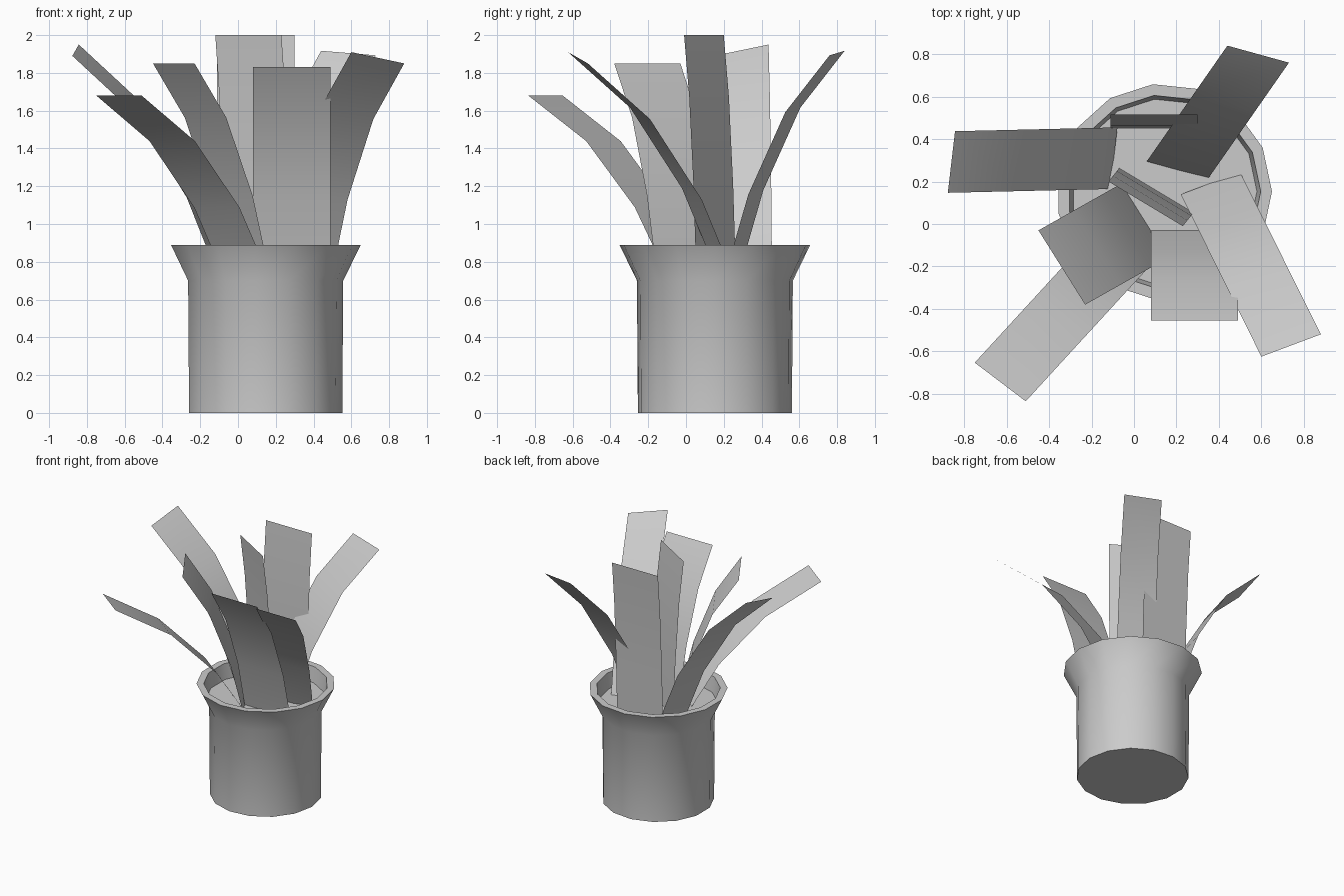
import bpy, bmesh, math
from mathutils import Vector

if "Cube" in bpy.data.objects:
    bpy.data.objects.remove(bpy.data.objects["Cube"])

CX, CY, SIDES, SOIL_Z = 0.142, 0.153, 15, 0.77


def finish(bm, name, angle):
    me = bpy.data.meshes.new(name)
    bm.to_mesh(me)
    bm.free()
    ob = bpy.data.objects.new(name, me)
    bpy.context.collection.objects.link(ob)
    bpy.ops.object.select_all(action='DESELECT')
    ob.select_set(True)
    bpy.context.view_layer.objects.active = ob
    bpy.ops.object.shade_smooth_by_angle(angle=math.radians(angle))
    return ob


def ring(bm, r, z):
    return [bm.verts.new((CX + r * math.cos(2 * math.pi * i / SIDES),
                          CY + r * math.sin(2 * math.pi * i / SIDES), z))
            for i in range(SIDES)]


# pot: revolved profile with flared rim, closed underneath
bm = bmesh.new()
profile = [(0.41, 0), (0.415, 0.70), (0.508, 0.89), (0.455, 0.89), (0.437, SOIL_Z)]
rings = [ring(bm, r, z) for r, z in profile]
for a, b in zip(rings, rings[1:]):
    for i in range(SIDES):
        j = (i + 1) % SIDES
        bm.faces.new((a[i], a[j], b[j], b[i]))
bm.faces.new(rings[0][::-1])
finish(bm, "pot", 40)

# soil disc
bm = bmesh.new()
bm.faces.new(ring(bm, 0.437, SOIL_Z))
finish(bm, "soil", 30)

# shared bend: (outward fraction, height fraction) from root to tip
BEND = [(0, 0), (0.21, 0.35), (0.57, 0.735), (1, 1)]


def leaf(name, base, tip, half):
    """Single-sided strip bending outward from base (x, y) to tip (x, y, z)."""
    bm = bmesh.new()
    half = Vector(half)
    rows = []
    for h, v in BEND:
        c = Vector((base[0] + (tip[0] - base[0]) * h,
                    base[1] + (tip[1] - base[1]) * h,
                    SOIL_Z + (tip[2] - SOIL_Z) * v))
        rows.append((bm.verts.new(c - half), bm.verts.new(c + half)))
    for a, b in zip(rows, rows[1:]):
        bm.faces.new((a[0], a[1], b[1], b[0]))
    bm.normal_update()
    if sum(f.normal.z for f in bm.faces) < 0:
        bmesh.ops.reverse_faces(bm, faces=bm.faces[:])
    finish(bm, name, 40)


# narrow arching leaves
leaf("leaf_left", (-0.095, 0.31), (-0.86, 0.292, 1.92), (0.017, 0.145, 0.03))
leaf("leaf_front_left", (0.025, -0.03), (-0.63, -0.744, 1.68), (0.12, -0.091, 0))
leaf("leaf_front_right", (0.36, 0.192), (0.74, -0.572, 1.88), (0.14, 0.0525, -0.03))
leaf("leaf_back_right", (0.205, 0.255), (0.585, 0.80, 1.905), (0.145, -0.04, -0.012))

# wide upright leaves
leaf("wide_leaf_left", (0.05, 0.015), (-0.34, -0.205, 1.85), (0.11, -0.175, 0))
leaf("wide_leaf_front", (0.285, -0.03), (0.285, -0.455, 1.83), (0.205, 0, 0))
leaf("wide_leaf_back", (0.095, 0.45), (0.095, 0.515, 2.0), (0.205, 0, 0))
leaf("wide_leaf_centre", (0.105, 0.158), (0.055, 0.095, 2.0), (0.175, -0.105, 0))
